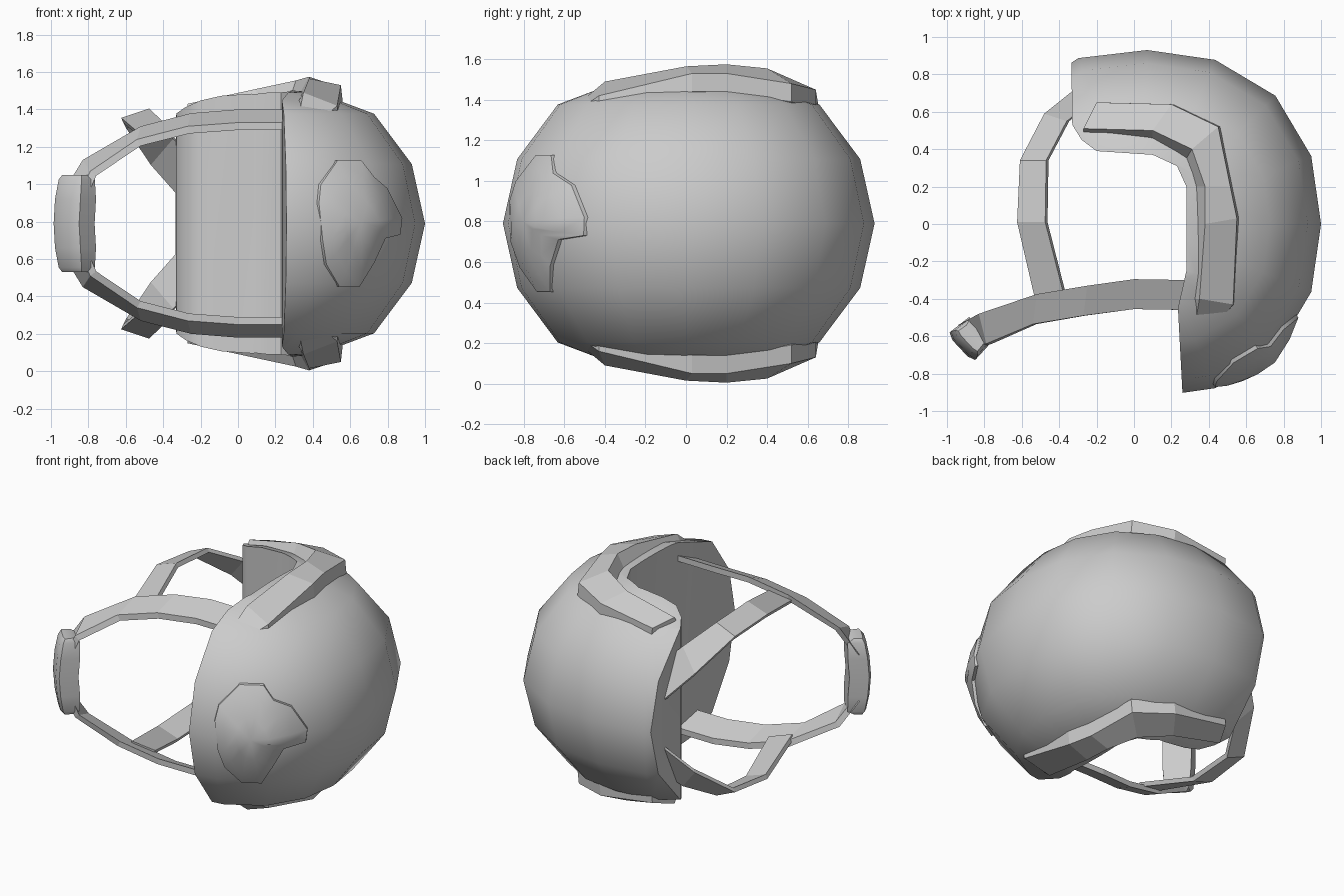
import bpy, bmesh, math
from mathutils import Vector
from mathutils.bvhtree import BVHTree

MID = 0.79            # height of the mirror plane
if "Cube" in bpy.data.objects:
    bpy.data.objects.remove(bpy.data.objects["Cube"])

grey = bpy.data.materials.new("plain grey")
grey.use_nodes = True
grey.diffuse_color = (0.6, 0.6, 0.6, 1)
grey.node_tree.nodes["Principled BSDF"].inputs["Base Color"].default_value = (0.6, 0.6, 0.6, 1)


def finish(name, bm):
    bmesh.ops.recalc_face_normals(bm, faces=bm.faces)
    mesh = bpy.data.meshes.new(name)
    bm.to_mesh(mesh)
    mesh.materials.append(grey)
    ob = bpy.data.objects.new(name, mesh)
    bpy.context.collection.objects.link(ob)
    return ob


def smooth(ob, angle):
    bpy.ops.object.select_all(action='DESELECT')
    ob.select_set(True)
    bpy.context.view_layer.objects.active = ob
    bpy.ops.object.shade_smooth_by_angle(angle=math.radians(angle))


def loft(name, rings):
    """Skin equal rings of points and cap both ends."""
    bm = bmesh.new()
    rows = [[bm.verts.new(p) for p in ring] for ring in rings]
    n = len(rows[0])
    for a, b in zip(rows, rows[1:]):
        for i in range(n):
            j = (i + 1) % n
            bm.faces.new((a[i], a[j], b[j], b[i]))
    bm.faces.new(rows[0])
    bm.faces.new(rows[-1])
    return finish(name, bm)


# Domed body: sixteen-sided ball, slightly flattened at the poles
bm = bmesh.new()
bulge = [0.93, 0.95, 0.97, 0.95, 0.93, 0.96, 0.96, 0.95, 0.93]
rows = []
for lat in range(-3, 4):
    t = lat * math.pi / 8
    z = max(-0.7, min(0.7, 0.83 * math.sin(t)))
    row = []
    for k in range(16):
        a = k * math.pi / 8
        r = bulge[min(k, 16 - k)] * math.cos(t)
        row.append(bm.verts.new((0.07 + r * math.cos(a), r * math.sin(a), MID + z)))
    rows.append(row)
for a, b in zip(rows, rows[1:]):
    for i in range(16):
        j = (i + 1) % 16
        bm.faces.new((a[i], a[j], b[j], b[i]))
for row, z in ((rows[0], -0.73), (rows[-1], 0.73)):
    pole = bm.verts.new((0.07, 0, MID + z))
    for i in range(16):
        bm.faces.new((row[i], row[(i + 1) % 16], pole))
bm.normal_update()
surface = BVHTree.FromBMesh(bm)
body = finish("domed_body", bm)

# Cut away the inner corner, leaving an L-shaped wall
inner_wall = [(0.265, -1.2), (0.26, -0.92), (0.235, -0.45), (0.28, -0.25), (0.28, 0.2),
              (0.23, 0.31), (0.1, 0.37), (-0.2, 0.39), (-0.28, 0.45), (-0.33, 0.53),
              (-0.34, 1.2), (-2, 1.2), (-2, -1.2)]
cutter = loft("cutter", [[(x, y, z) for x, y in inner_wall] for z in (-1, 3)])
cut = body.modifiers.new("cut", 'BOOLEAN')
cut.operation = 'DIFFERENCE'
cut.solver = 'EXACT'
cut.object = cutter
bpy.context.view_layer.objects.active = body
bpy.ops.object.modifier_apply(modifier="cut")
bpy.data.objects.remove(cutter)
smooth(body, 35)

# Each ridge station: inner x, y, height, then outer x, y, height
ridge = [(0.33, -0.52, 0.60, 0.45, -0.53, 0.56), (0.35, -0.40, 0.70, 0.53, -0.43, 0.63),
         (0.38, 0.0, 0.775, 0.55, 0.03, 0.74), (0.38, 0.2, 0.785, 0.515, 0.2, 0.74),
         (0.31, 0.40, 0.765, 0.45, 0.52, 0.69), (0.1, 0.50, 0.72, 0.2, 0.64, 0.66),
         (-0.27, 0.51, 0.64, -0.2, 0.65, 0.60)]
foot_shift = [(-0.04, 0), (-0.05, 0), (-0.05, 0), (-0.05, 0), (-0.03, -0.05), (0, -0.06), (0, -0.06)]

# Each strap station: centre, then half-width vector
front_path = [((0.3, -0.38, 0.575), (0, 0.08, 0.035)), ((0, -0.375, 0.575), (0, 0.08, 0.035)),
              ((-0.26, -0.41, 0.555), (0.01, 0.08, 0.035)), ((-0.53, -0.455, 0.485), (0.01, 0.08, 0.035)),
              ((-0.81, -0.56, 0.31), (-0.02, 0.08, 0.03)), ((-0.9, -0.6, 0.14), (-0.04, 0.06, 0.02))]
rear_path = [((-0.45, -0.4, 0.5), (0.075, 0.02, 0.02)), ((-0.55, 0.01, 0.59), (0.075, 0, 0.025)),
             ((-0.54, 0.34, 0.565), (0.07, 0, 0.03)), ((-0.42, 0.57, 0.41), (0.06, -0.02, 0.07)),
             ((-0.28, 0.68, 0.26), (0.05, -0.03, 0.09))]


def strap(name, path, s, thick):
    rings = []
    for c, w in path:
        c, w = Vector(c), Vector(w)
        # thickness points towards the middle of the model
        d = Vector((-c.x * 0.5, 0, -c.z)).normalized() * thick
        ring = [c + w, c - w, c - w + d, c + w + d]
        rings.append([(p.x, p.y, MID + s * p.z) for p in ring])
    loft(name, rings)


for s, side in ((1, "upper"), (-1, "lower")):
    rings = []
    for (ix, iy, iz, ox, oy, oz), (fx, fy) in zip(ridge, foot_shift):
        ring = [(ix + fx, iy + fy, iz - 0.09), (ix, iy, iz), (ox, oy, oz), (ox + 0.01, oy, oz - 0.09),
                (ox - 0.05, oy - 0.05, oz - 0.16), (ix + 0.02, iy, iz - 0.16)]
        rings.append([(x, y, MID + s * z) for x, y, z in ring])
    loft(side + "_ridge", rings)
    strap(side + "_front_strap", front_path, s, 0.04)
    strap(side + "_rear_strap", rear_path, s, 0.03)

# Curved pad where the front straps meet
out, across = Vector((-0.73, -0.68, 0)), Vector((0.68, -0.73, 0))
rings = []
for z, shift, half, depth in ((-0.26, -0.05, 0.075, 0.06), (-0.235, -0.03, 0.09, 0.12), (-0.13, -0.01, 0.1, 0.14),
                              (0, 0, 0.1, 0.14), (0.13, -0.01, 0.1, 0.14), (0.235, -0.03, 0.09, 0.12),
                              (0.26, -0.05, 0.075, 0.06)):
    c = Vector((-0.93, -0.665, MID + z)) + out * shift
    rings.append([c + across * half * u - out * depth * v
                  for u, v in ((-1, 0.12), (-0.6, 0), (0.6, 0), (1, 0.12), (0.9, 1), (-0.9, 1))])
smooth(loft("strap_pad", rings), 50)

# Lobed raised patch draped on the front of the body
outline = [(0.52, 1.13), (0.65, 1.13), (0.72, 1.04), (0.79, 0.98), (0.87, 0.82), (0.86, 0.73), (0.78, 0.71),
           (0.72, 0.58), (0.64, 0.45), (0.53, 0.45), (0.46, 0.57), (0.44, 0.7), (0.42, 0.9), (0.43, 1.0)]
lift_dir = Vector((0.55, -0.83, 0))
bm = bmesh.new()


def drape(x, z, lift):
    hit = surface.ray_cast(Vector((x, -3, z)), Vector((0, 1, 0)))[0]
    return bm.verts.new((hit or Vector((x, -0.5, z))) + lift_dir * lift)


rows = [[drape(0.63 + (x - 0.63) * f, 0.8 + (z - 0.8) * f, lift) for x, z in outline]
        for f, lift in ((1, -0.03), (0.99, 0.02), (0.75, 0.04), (0.4, 0.05))]
n = len(outline)
for a, b in zip(rows, rows[1:]):
    for i in range(n):
        j = (i + 1) % n
        bm.faces.new((a[i], a[j], b[j], b[i]))
tip = drape(0.63, 0.8, 0.055)
for i in range(n):
    bm.faces.new((rows[-1][i], rows[-1][(i + 1) % n], tip))
bm.faces.new(rows[0])
smooth(finish("raised_patch", bm), 45)
